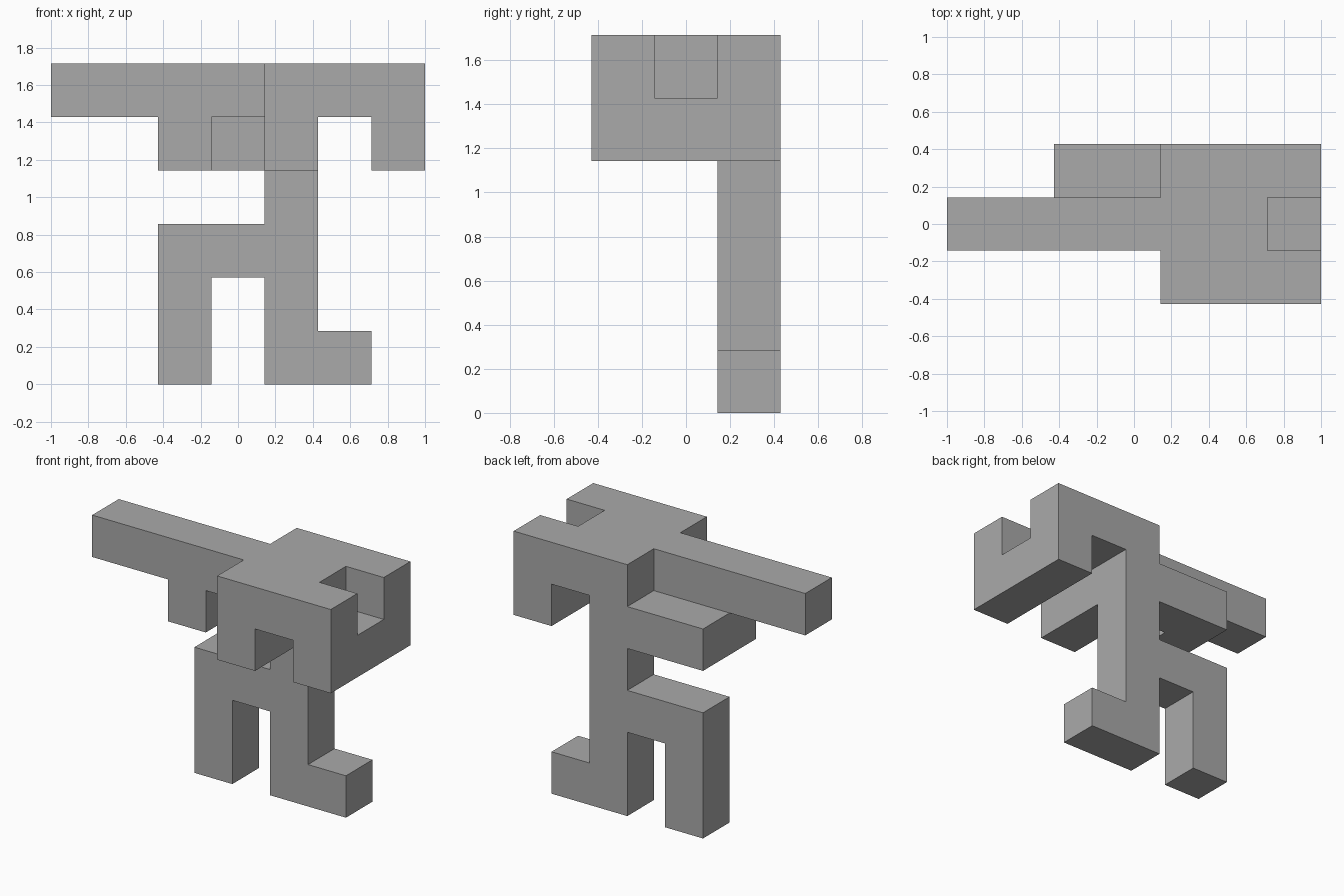
import bpy
import bmesh
from itertools import product
from math import radians
from mathutils import Matrix, Vector

if "Cube" in bpy.data.objects:
    bpy.data.objects.remove(bpy.data.objects["Cube"], do_unlink=True)

UNIT = 2 / 7  # side of one cube cell

grey = bpy.data.materials.new("plain_grey")
grey.use_nodes = True
colour = (0.4, 0.4, 0.4, 1)
grey.diffuse_color = colour
grey.node_tree.nodes["Principled BSDF"].inputs["Base Color"].default_value = colour


def block(low, high):
    """Grid cells from corner low up to corner high."""
    return set(product(*(range(a, b) for a, b in zip(low, high))))


# Parts on the cell grid
parts = {
    "post": block((4, 2, 0), (5, 3, 5)),
    "foot": block((5, 2, 0), (6, 3, 1)),
    "bent_leg": block((2, 2, 0), (3, 3, 3)),
    "hip": block((3, 2, 2), (4, 3, 3)),
    "head_top": block((4, 0, 5), (7, 3, 6)) - {(6, 1, 5)},
    "head_inner_wall": block((4, 0, 4), (5, 3, 5)),
    "head_outer_wall": block((6, 0, 4), (7, 3, 5)),
    "long_arm": block((0, 1, 5), (4, 2, 6)),
    "arm_hanger": block((2, 1, 4), (3, 2, 5)),
    "back_shelf": block((2, 2, 4), (4, 3, 5)),
}
cells = set().union(*parts.values())

# Join the parts into one clean skin, leaving out faces between cells
bm = bmesh.new()
for cell in sorted(cells):
    centre = Vector(cell) + Vector((0.5, 0.5, 0.5))
    bmesh.ops.create_cube(bm, size=1, matrix=Matrix.Translation(centre))
bm.normal_update()
inner = []
for face in bm.faces:
    beyond = face.calc_center_median() + face.normal * 0.5
    if tuple(int(c // 1) for c in beyond) in cells:
        inner.append(face)
bmesh.ops.delete(bm, geom=inner, context="FACES")
bmesh.ops.remove_doubles(bm, verts=bm.verts[:], dist=0.01)
bmesh.ops.dissolve_limit(bm, angle_limit=radians(1),
                         verts=bm.verts[:], edges=bm.edges[:])

# Centre on x and y, stand on the floor, and scale to size
bmesh.ops.translate(bm, verts=bm.verts[:], vec=(-3.5, -1.5, 0))
bmesh.ops.scale(bm, verts=bm.verts[:], vec=(UNIT, UNIT, UNIT))

mesh = bpy.data.meshes.new("block_figure")
bm.to_mesh(mesh)
bm.free()
mesh.materials.append(grey)
figure = bpy.data.objects.new("block_figure", mesh)
bpy.context.collection.objects.link(figure)
